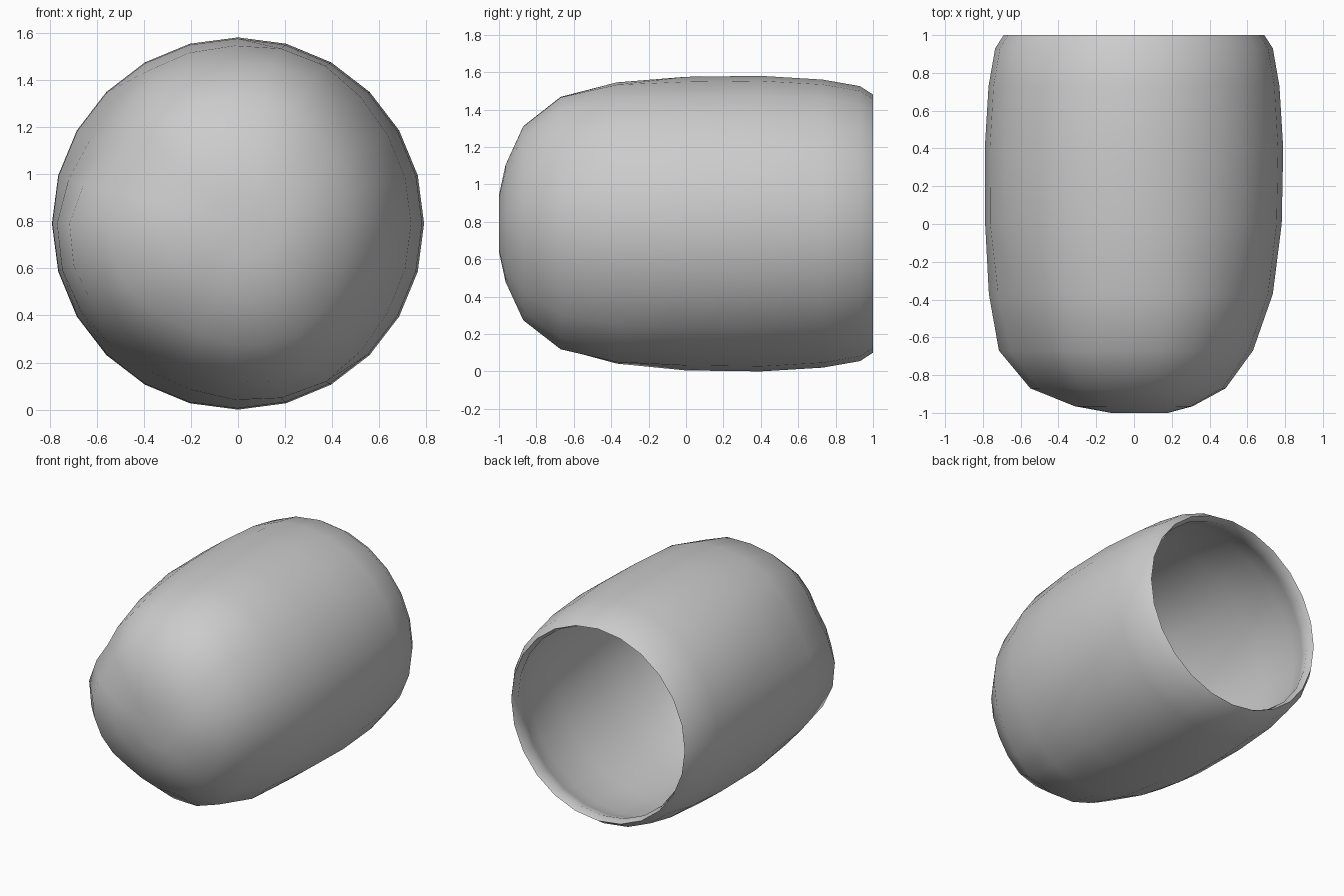
import bpy, bmesh, math

if "Cube" in bpy.data.objects:
    bpy.data.objects.remove(bpy.data.objects["Cube"])

SIDES = 24
CENTRE_Z = 0.79

# (y, radius, sideways shift) from the closed nose to the open rim
OUTER = [(-1.0, 0.0, 0.03), (-1.0, 0.15, 0.03), (-0.965, 0.31, 0.0), (-0.87, 0.515, -0.03),
         (-0.67, 0.67, -0.04), (-0.37, 0.75, -0.015), (0.0, 0.785, -0.003),
         (0.4, 0.79, 0), (0.73, 0.77, 0), (0.93, 0.735, 0), (1.0, 0.69, 0)]
# thin lining: inward lip, then the wall back to the inner floor
INNER = [(0.95, 0.67, 0), (0.87, 0.70, 0), (0.73, 0.745, 0), (0.4, 0.767, 0),
         (0.0, 0.762, -0.003), (-0.36, 0.727, -0.015), (-0.65, 0.65, -0.04),
         (-0.84, 0.50, -0.03), (-0.935, 0.31, 0), (-0.97, 0.15, 0.03), (-0.97, 0.0, 0.03)]
# uneven nose: (angle in degrees, relative swelling)
BUMPS = [(65, 0.055), (150, -0.095), (187, 0.02), (244, -0.065), (298, 0.06)]

grey = bpy.data.materials.new("plain grey")
grey.diffuse_color = (0.6, 0.6, 0.6, 1)
grey.use_nodes = True
grey.node_tree.nodes["Principled BSDF"].inputs["Base Color"].default_value = grey.diffuse_color


def swell(y, a):
    """Radius factor that dents and fills the nose, fading out along the body."""
    weight = min(1.0, max(0.0, (-0.05 - y) / 0.55))
    total = 0.0
    for centre, gain in BUMPS:
        d = (math.degrees(a) - centre + 180) % 360 - 180
        total += gain * math.exp(-(d / 20) ** 2)
    return 1 + weight * total


def lathe(name, profile):
    """Sweep the profile around the lengthwise axis; zero radius makes a pole."""
    bm = bmesh.new()
    rings = []
    for y, r, dx in profile:
        ring = []
        for i in range(SIDES if r > 0 else 1):
            a = math.tau * i / SIDES
            q = r * swell(y, a)
            ring.append(bm.verts.new((dx + q * math.cos(a), y, CENTRE_Z + q * math.sin(a))))
        rings.append(ring)
    for a, b in zip(rings, rings[1:]):
        for i in range(SIDES):
            j = (i + 1) % SIDES
            if len(a) == 1:
                bm.faces.new((a[0], b[i], b[j]))
            elif len(b) == 1:
                bm.faces.new((a[i], b[0], a[j]))
            else:
                bm.faces.new((a[i], b[i], b[j], a[j]))
    bmesh.ops.recalc_face_normals(bm, faces=bm.faces)
    mesh = bpy.data.meshes.new(name)
    bm.to_mesh(mesh)
    bm.free()
    mesh.materials.append(grey)
    obj = bpy.data.objects.new(name, mesh)
    bpy.context.collection.objects.link(obj)
    bpy.context.view_layer.objects.active = obj
    obj.select_set(True)
    bpy.ops.object.shade_smooth_by_angle(angle=math.radians(60))
    return obj


# hollow rounded cup lying on its side, open at the back
lathe("cup_shell", OUTER + INNER)
